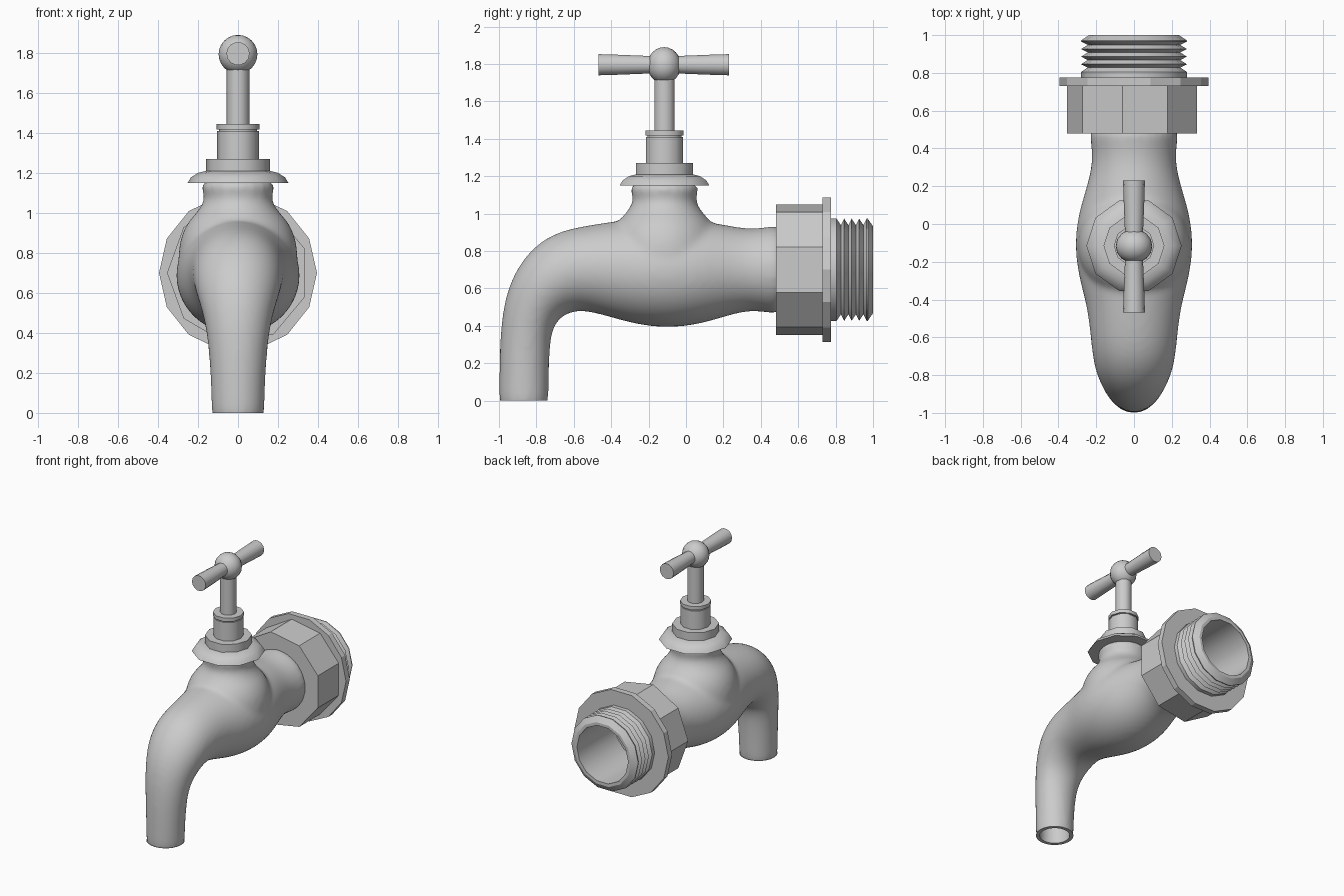
import bpy, bmesh, math
from mathutils import Vector

if "Cube" in bpy.data.objects:
    bpy.data.objects.remove(bpy.data.objects["Cube"])


def link(name, bm, angle=40):
    me = bpy.data.meshes.new(name)
    bm.to_mesh(me)
    bm.free()
    ob = bpy.data.objects.new(name, me)
    bpy.context.collection.objects.link(ob)
    shade(ob, angle)
    return ob


def shade(ob, angle):
    bpy.ops.object.select_all(action='DESELECT')
    bpy.context.view_layer.objects.active = ob
    ob.select_set(True)
    bpy.ops.object.shade_smooth_by_angle(angle=math.radians(angle))


def add_lathe(bm, profile, sides, origin, axis='Z', phase=0):
    """Revolve (radius, height) points about the z or y axis."""
    o = Vector(origin)
    rings = []
    for r, h in profile:
        ring = []
        for j in range(sides):
            a = math.radians(phase) + 2 * math.pi * j / sides
            c, s = r * math.cos(a), r * math.sin(a)
            ring.append(bm.verts.new(o + Vector((c, s, h) if axis == 'Z' else (c, h, s))))
        rings.append(ring)
    for a, b in zip(rings, rings[1:]):
        for j in range(sides):
            k = (j + 1) % sides
            f = [a[j], a[k], b[k], b[j]]
            bm.faces.new(f if axis == 'Z' else f[::-1])
    bmesh.ops.remove_doubles(bm, verts=bm.verts, dist=1e-5)


def lathe(name, profile, sides, origin, axis='Z', phase=0, angle=40):
    bm = bmesh.new()
    add_lathe(bm, profile, sides, origin, axis, phase)
    return link(name, bm, angle)


CY = -0.115   # valve axis
CZ = 0.70     # inlet axis

# Body and spout: upper point (y, z), lower point (y, z), half width in x
sections = [
    (.53, .94, .53, .46, .24), (.46, .935, .46, .465, .235),
    (.34, .915, .34, .485, .217), (.20, .945, .20, .445, .25),
    (.05, .965, .05, .40, .30), (-.12, .99, -.12, .385, .318),
    (-.28, .975, -.28, .408, .295), (-.42, .955, -.42, .45, .255),
    (-.55, .935, -.53, .478, .237), (-.71, .90, -.60, .478, .226),
    (-.845, .80, -.665, .45, .212), (-.945, .64, -.705, .40, .18),
    (-.988, .45, -.723, .33, .155), (-.998, .25, -.73, .22, .141),
    (-1.0, .05, -.735, .05, .133), (-1.0, -.08, -.735, -.08, .132)]
bm = bmesh.new()
N = 24
rings = []
for y0, z0, y1, z1, rx in sections:
    hi, lo = Vector((0, y0, z0)), Vector((0, y1, z1))
    mid, arm = (hi + lo) / 2, (hi - lo) / 2
    rings.append([bm.verts.new(mid + arm * math.cos(t) + Vector((rx * math.sin(t), 0, 0)))
                  for t in (2 * math.pi * j / N for j in range(N))])
for a, b in zip(rings, rings[1:]):
    for j in range(N):
        bm.faces.new((a[j], a[(j + 1) % N], b[(j + 1) % N], b[j]))
bm.faces.new(rings[0])
bm.faces.new(rings[-1])
# Bulb and neck below the bonnet
add_lathe(bm, [(0, .5), (.2, .52), (.29, .66), (.305, .76), (.295, .85), (.277, .91),
               (.245, .965), (.20, 1.01), (.17, 1.06), (.172, 1.10), (.20, 1.16), (0, 1.18)],
          N, (0, CY, 0))
bmesh.ops.recalc_face_normals(bm, faces=bm.faces)
body = link("tap_body", bm, 60)
m = body.modifiers.new("round", 'SUBSURF')
m.levels = m.render_levels = 2
m = body.modifiers.new("fuse", 'REMESH')
m.mode = 'VOXEL'
m.voxel_size = 0.016
m = body.modifiers.new("blend", 'SMOOTH')
m.factor = 0.5
m.iterations = 10
bpy.context.view_layer.update()
baked = bpy.data.meshes.new_from_object(body.evaluated_get(bpy.context.evaluated_depsgraph_get()))
body.modifiers.clear()
# Trim the outlet flat on the ground plane
bm = bmesh.new()
bm.from_mesh(baked)
bmesh.ops.bisect_plane(bm, geom=bm.verts[:] + bm.edges[:] + bm.faces[:],
                       plane_co=(0, 0, 0), plane_no=(0, 0, -1), clear_outer=True)
bm.to_mesh(baked)
bm.free()
body.data = baked
shade(body, 60)

# Outlet rim and bore
lathe("spout_bore", [(0, .33), (.1, .33), (.106, 0), (.132, 0)][::1], 24, (0, -.867, 0))

# Inlet: nine-sided nut, washer flange, threaded hollow pipe
lathe("hex_style_nut", [(.18, .48), (.355, .48), (.355, .73), (.25, .73)], 9,
      (0, 0, CZ), 'Y', 20, 25)
lathe("nut_flange", [(.29, .73), (.395, .73), (.395, .775), (.25, .775)], 14,
      (0, 0, CZ), 'Y', 0, 20)
thread = [(.28, .76), (.28, .805)]
for i in range(4):
    y = .81 + i * .04
    thread += [(.245, y + .018), (.28, y + .036)]
thread += [(.28, .972), (.238, 1.0), (.215, 1.0), (.215, .55), (0, .55)]
lathe("threaded_inlet", thread, 14, (0, 0, CZ), 'Y', 0, 28)

# Bonnet stack
lathe("bonnet_flange", [(0, 1.15), (.252, 1.15), (.235, 1.178), (.20, 1.2), (.16, 1.21), (0, 1.21)],
      10, (0, CY, 0))
for name, r, z0, z1 in [("bonnet_collar", .161, 1.205, 1.27), ("packing_nut", .104, 1.26, 1.41),
                        ("packing_neck", .095, 1.40, 1.425), ("packing_ring", .107, 1.418, 1.445),
                        ("valve_stem", .057, 1.44, 1.76)]:
    lathe(name, [(0, z0), (r, z0), (r, z1), (0, z1)], 10, (0, CY, 0))

# Handle ball and flared cross bar
ball = [(.097 * math.sin(math.pi * i / 12), -.097 * math.cos(math.pi * i / 12)) for i in range(13)]
hub = lathe("handle_ball", ball, 16, (0, 0, 0))
hub.location = (0, CY - .002, 1.793)
hub.scale = (1, .93, 1)
lathe("handle_bar", [(0, -.35), (.058, -.35), (.055, -.25), (.048, -.08), (.048, .08),
                     (.055, .25), (.058, .35), (0, .35)], 14, (0, CY - .004, 1.796), 'Y')
